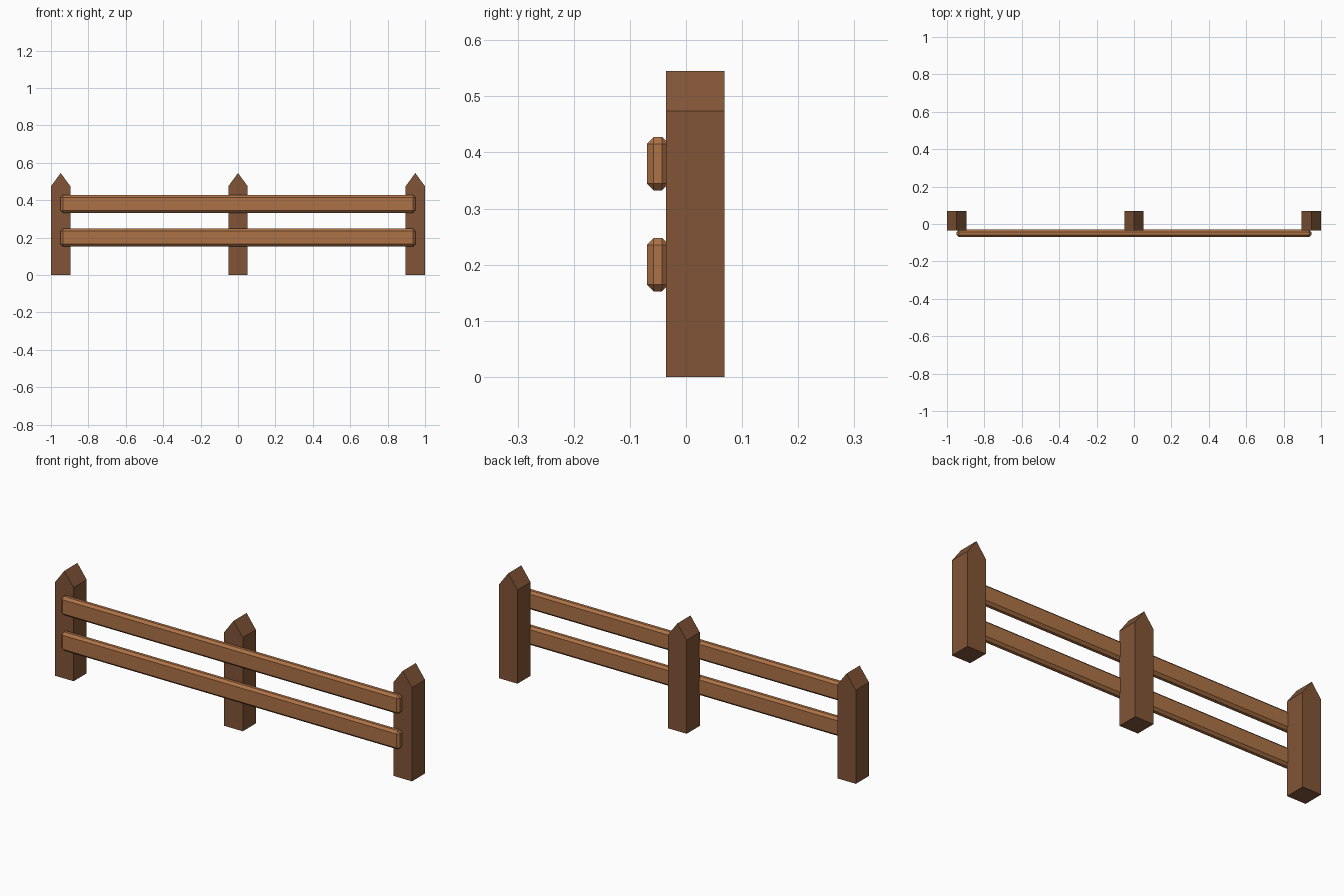
import bpy, bmesh

if "Cube" in bpy.data.objects:
    bpy.data.objects.remove(bpy.data.objects["Cube"])


def material(name, color):
    m = bpy.data.materials.new(name)
    m.diffuse_color = (*color, 1)
    m.use_nodes = True
    m.node_tree.nodes["Principled BSDF"].inputs["Base Color"].default_value = m.diffuse_color
    return m


def add_object(name, bm, mat, location):
    bmesh.ops.recalc_face_normals(bm, faces=bm.faces)
    mesh = bpy.data.meshes.new(name)
    bm.to_mesh(mesh)
    bm.free()
    mesh.materials.append(mat)
    ob = bpy.data.objects.new(name, mesh)
    ob.location = location
    bpy.context.collection.objects.link(ob)


def post(name, x):
    # pointed outline extruded front to back
    w, front, back = 0.052, -0.036, 0.069
    outline = [(-w, 0), (w, 0), (w, 0.474), (0, 0.545), (-w, 0.474)]
    bm = bmesh.new()
    face = bm.faces.new([bm.verts.new((px, front, pz)) for px, pz in outline])
    ext = bmesh.ops.extrude_face_region(bm, geom=[face], use_keep_orig=True)
    verts = [g for g in ext["geom"] if isinstance(g, bmesh.types.BMVert)]
    bmesh.ops.translate(bm, verts=verts, vec=(0, back - front, 0))
    add_object(name, bm, dark_wood, (x, 0, 0))


def rail(name, z):
    # long board with chamfered edges, its back sunk slightly into the posts
    bm = bmesh.new()
    bmesh.ops.create_cube(bm, size=1)
    bmesh.ops.scale(bm, verts=bm.verts, vec=(1.896, 0.039, 0.095))
    bmesh.ops.bevel(bm, geom=bm.edges[:], offset=0.012, segments=1,
                    affect='EDGES')
    add_object(name, bm, light_wood, (0, -0.05, z))


dark_wood = material("dark_wood", (0.22, 0.09, 0.038))
light_wood = material("light_wood", (0.42, 0.17, 0.062))

# three posts
for name, x in (("left_post", -0.948), ("middle_post", 0), ("right_post", 0.948)):
    post(name, x)

# two rails
rail("lower_rail", 0.2)
rail("upper_rail", 0.38)
